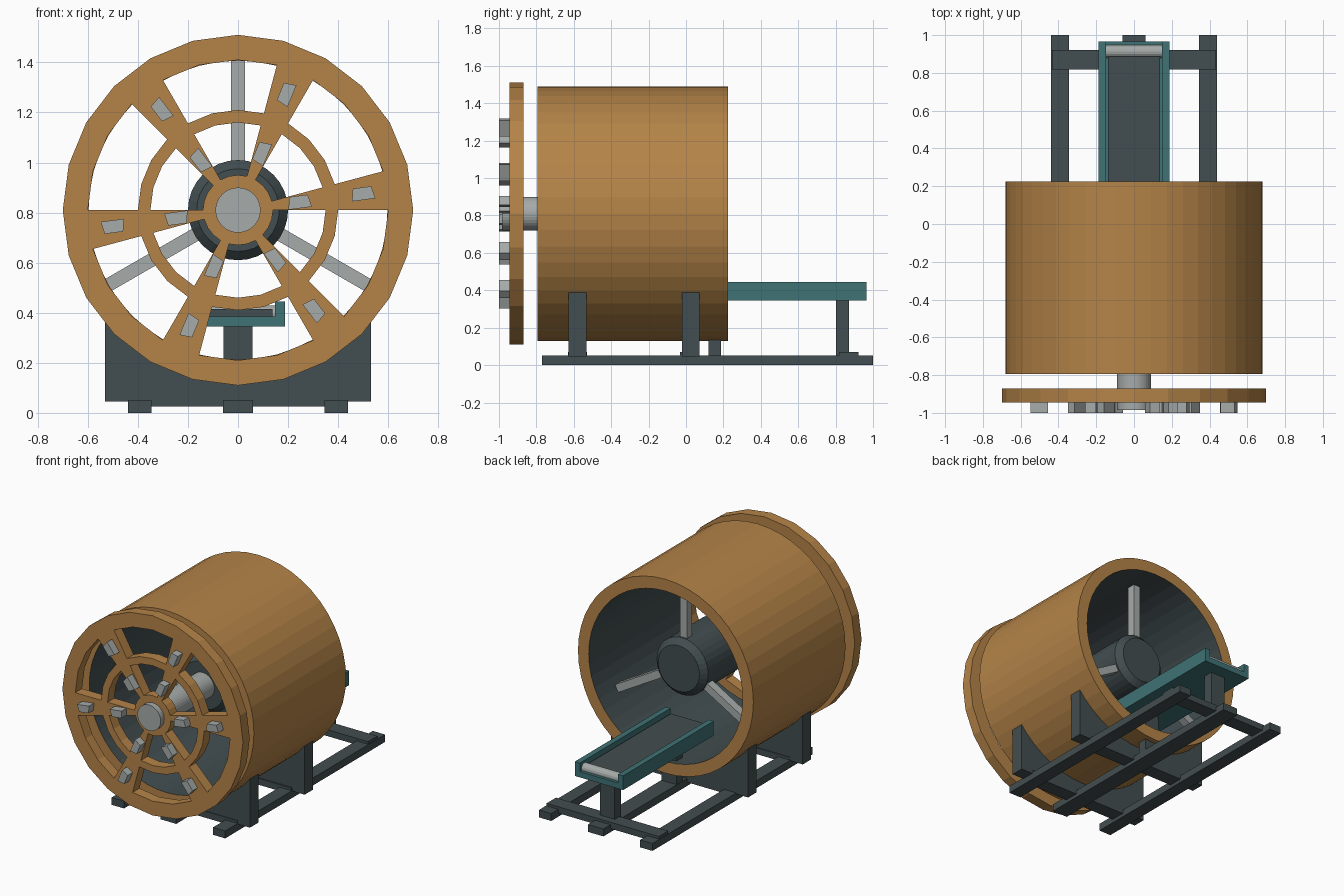
import bpy, bmesh
from math import sin, cos, pi, radians, sqrt
from mathutils import Matrix, Vector

if "Cube" in bpy.data.objects:
    bpy.data.objects.remove(bpy.data.objects["Cube"])

AXIS = 0.81  # height of the machine axis


def material(name, rgb):
    m = bpy.data.materials.new(name)
    m.diffuse_color = (*rgb, 1)
    m.use_nodes = True
    m.node_tree.nodes["Principled BSDF"].inputs["Base Color"].default_value = m.diffuse_color
    return m


ORANGE = material("ochre_paint", (0.46, 0.23, 0.065))
DARK = material("dark_steel", (0.055, 0.075, 0.08))
TEAL = material("teal_paint", (0.05, 0.17, 0.18))
STEEL = material("light_steel", (0.38, 0.41, 0.40))


def finish(name, bm, *mats):
    bmesh.ops.recalc_face_normals(bm, faces=bm.faces)
    me = bpy.data.meshes.new(name)
    bm.to_mesh(me)
    bm.free()
    for m in mats:
        me.materials.append(m)
    ob = bpy.data.objects.new(name, me)
    bpy.context.collection.objects.link(ob)
    return ob


def extrude_y(bm, depth):
    g = bmesh.ops.extrude_face_region(bm, geom=bm.faces[:])
    verts = [v for v in g["geom"] if isinstance(v, bmesh.types.BMVert)]
    bmesh.ops.translate(bm, verts=verts, vec=(0, depth, 0))


def prism(name, points, y0, y1, mat):
    """Outline in x,z extruded along y."""
    bm = bmesh.new()
    bm.faces.new([bm.verts.new((x, y0, z)) for x, z in points])
    extrude_y(bm, y1 - y0)
    return finish(name, bm, mat)


def box(name, x, y, z, mat):
    return prism(name, [(x[0], z[0]), (x[1], z[0]), (x[1], z[1]), (x[0], z[1])], *y, mat)


def lathe(name, profile, n, *mats, closed=False):
    """Profile of (radius, y) spun about the machine axis."""
    bm = bmesh.new()
    rings = [[bm.verts.new((r * cos(2 * pi * i / n), y, AXIS + r * sin(2 * pi * i / n)))
              for i in range(n)] for r, y in profile]
    pairs = list(zip(rings, rings[1:] + rings[:1]))
    for k, (a, b) in enumerate(pairs if closed else pairs[:-1]):
        for i in range(n):
            f = bm.faces.new((a[i], a[(i + 1) % n], b[(i + 1) % n], b[i]))
            if len(mats) > 1 and k == 2:
                f.material_index = 1
    if not closed:
        bm.faces.new(rings[0])
        bm.faces.new(rings[-1])
    return finish(name, bm, *mats)


# Cutter head: polar grid of 24 sectors, every fourth one is a spoke
bm = bmesh.new()
N = 24
radii = [0.14, 0.35, 0.40, 0.60, 0.70]
grid = [[bm.verts.new((r * cos(2 * pi * i / N), -0.945, AXIS + r * sin(2 * pi * i / N)))
         for i in range(N)] for r in radii]
bm.faces.new(grid[0])
for k in range(4):
    for i in range(N):
        if k % 2 == 1 or i % 4 == 0:
            j = (i + 1) % N
            bm.faces.new((grid[k][i], grid[k][j], grid[k + 1][j], grid[k + 1][i]))
extrude_y(bm, 0.075)
finish("cutter_head", bm, ORANGE)

# Cutting teeth: two on each spoke
bm = bmesh.new()
for i in range(6):
    a = radians(7.5 + 60 * i)
    for r in (0.247, 0.503):
        pts = [(-0.047, -0.025), (0.047, -0.025), (0.037, 0.025), (-0.037, 0.025)]
        xz = [((r + u) * cos(a) - v * sin(a), (r + u) * sin(a) + v * cos(a)) for u, v in pts]
        lo, hi = [[bm.verts.new((x, y, AXIS + z)) for x, z in xz] for y in (-1.0, -0.94)]
        bm.faces.new(lo)
        bm.faces.new(hi)
        for j in range(4):
            bm.faces.new((lo[j], lo[(j + 1) % 4], hi[(j + 1) % 4], hi[j]))
finish("cutting_teeth", bm, STEEL)

# Shield tube with dark inner face, drive shaft and motor
lathe("shield_tube", [(0.68, -0.795), (0.68, 0.225), (0.597, 0.225), (0.597, -0.795)],
      48, ORANGE, DARK, closed=True)
lathe("drive_shaft", [(0.09, -0.985), (0.09, -0.36)], 32, STEEL)
lathe("drive_motor", [(0.165, -0.39), (0.2, -0.355), (0.2, 0.04), (0.16, 0.08)], 32, DARK)

# Three struts holding the motor
for i in range(3):
    s = box(f"motor_strut_{i + 1}", (-0.027, 0.027), (-0.03, 0.03), (0.18, 0.61), STEEL)
    s.data.transform(Matrix.Translation((0, 0, AXIS)) @ Matrix.Rotation(2 * pi * i / 3, 4, 'Y'))

# Base frame: three skids and three cross beams
for name, x0, x1 in (("left", -0.44, -0.345), ("middle", -0.06, 0.06), ("right", 0.345, 0.44)):
    box(f"skid_{name}", (x0, x1), (-0.77, 1.0), (0, 0.052), DARK)
for name, y in (("front", -0.58), ("centre", 0.02), ("rear", 0.87)):
    box(f"cross_beam_{name}", (-0.435, 0.435), (y - 0.052, y + 0.052), (0.025, 0.07), DARK)

# Cradles curved to carry the tube
W, R = 0.532, 0.675
arc = [(W - 2 * W * t / 20, AXIS - sqrt(R * R - (W - 2 * W * t / 20) ** 2)) for t in range(21)]
for name, y in (("front", -0.58), ("rear", 0.025)):
    prism(f"cradle_{name}", [(-W, 0.045), (W, 0.045)] + arc, y - 0.047, y + 0.047, DARK)

# Conveyor: channel, belt, end roller and two posts
prism("conveyor_channel", [(-0.187, 0.345), (0.187, 0.345), (0.187, 0.445), (0.148, 0.445),
                           (0.148, 0.385), (-0.148, 0.385), (-0.148, 0.445), (-0.187, 0.445)],
      -0.04, 0.965, TEAL)
box("conveyor_belt", (-0.137, 0.137), (-0.03, 0.9), (0.385, 0.415), DARK)
bm = bmesh.new()
bmesh.ops.create_cone(bm, cap_ends=True, segments=16, radius1=0.034, radius2=0.034, depth=0.296,
                      matrix=Matrix.Translation((0, 0.913, 0.395)) @ Matrix.Rotation(pi / 2, 4, 'Y'))
finish("conveyor_roller", bm, STEEL)
for name, y0, y1 in (("front", 0.12, 0.187), ("rear", 0.803, 0.872)):
    box(f"conveyor_post_{name}", (-0.058, 0.058), (y0, y1), (0.045, 0.35), DARK)
